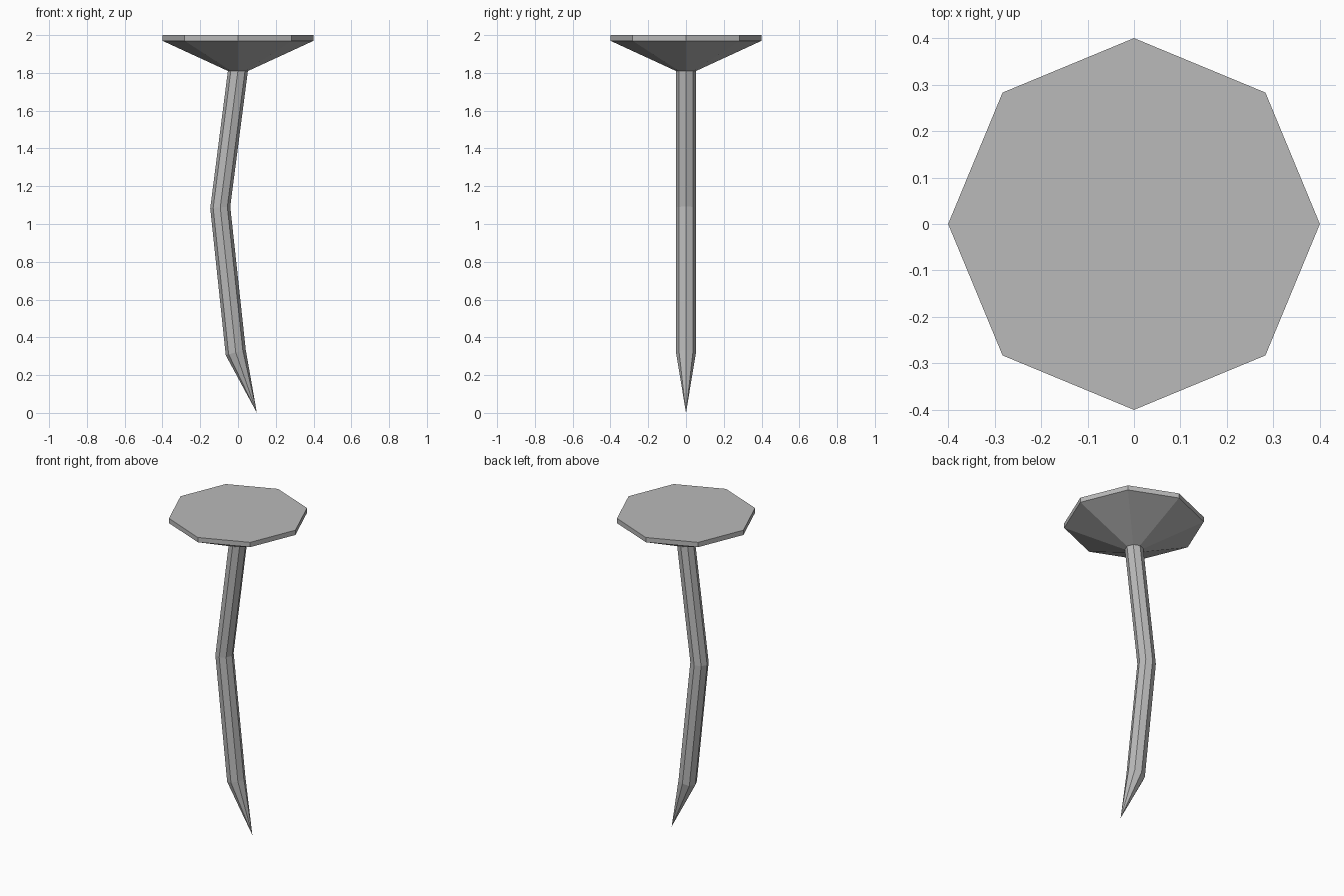
import bpy, bmesh, math

cube = bpy.data.objects.get("Cube")
if cube:
    bpy.data.objects.remove(cube, do_unlink=True)

SIDES = 8

steel = bpy.data.materials.new("grey steel")
steel.use_nodes = True
colour = (0.49, 0.49, 0.49, 1)
steel.diffuse_color = colour
steel.node_tree.nodes["Principled BSDF"].inputs["Base Color"].default_value = colour


def loft(name, rings, tip=None):
    """Skin octagonal rings (x, z, radius, tilt slope), listed from top to bottom."""
    bm = bmesh.new()
    loops = []
    for x, z, radius, slope in rings:
        loop = []
        for i in range(SIDES):
            a = math.tau * i / SIDES
            dx = radius * math.cos(a)
            loop.append(bm.verts.new((x + dx, radius * math.sin(a), z + slope * dx)))
        loops.append(loop)
    bm.faces.new(loops[0])
    for upper, lower in zip(loops, loops[1:]):
        for i in range(SIDES):
            j = (i + 1) % SIDES
            bm.faces.new((upper[i], lower[i], lower[j], upper[j]))
    last = loops[-1]
    if tip:
        point = bm.verts.new(tip)
        for i in range(SIDES):
            bm.faces.new((last[i], point, last[(i + 1) % SIDES]))
    else:
        bm.faces.new(last[::-1])
    bmesh.ops.recalc_face_normals(bm, faces=bm.faces)
    mesh = bpy.data.meshes.new(name)
    bm.to_mesh(mesh)
    bm.free()
    mesh.materials.append(steel)
    obj = bpy.data.objects.new(name, mesh)
    bpy.context.collection.objects.link(obj)
    return obj


# Flat rim tapering down into the shaft
loft("nail_head", [(0, 2.0, 0.4, 0), (0, 1.97, 0.4, 0), (0, 1.81, 0.053, 0)])

# Bent shaft ending in a crooked point
loft("nail_shaft",
     [(0, 1.815, 0.053, 0), (-0.094, 1.088, 0.053, 0.08), (-0.012, 0.32, 0.053, 0.27)],
     tip=(0.1, 0, 0.0))
